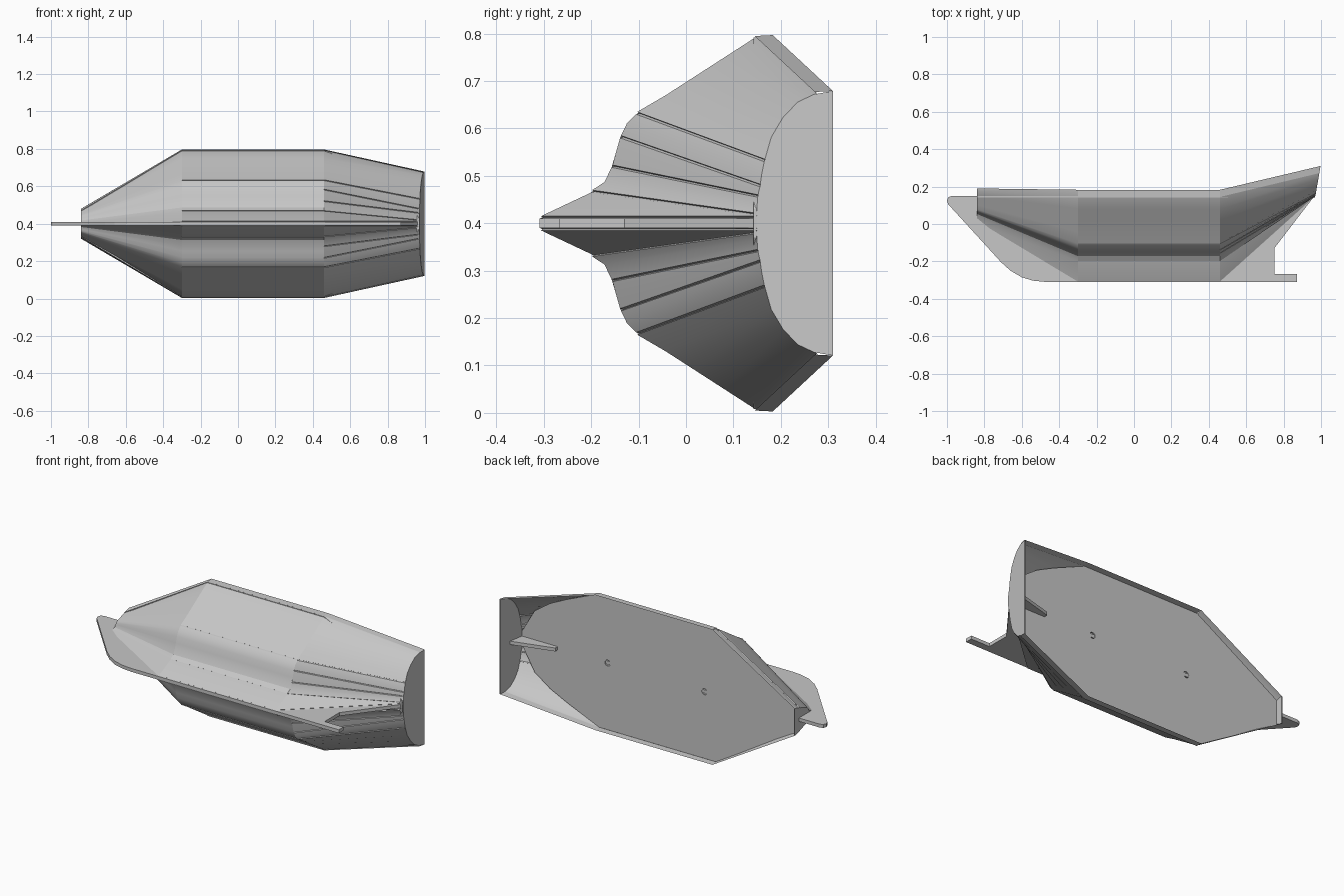
import bpy, bmesh, math
from mathutils import Vector

cube = bpy.data.objects.get("Cube")
if cube:
    bpy.data.objects.remove(cube, do_unlink=True)

MID = 0.40          # height of the mirror plane
BOW, FORE, AFT = -0.84, -0.30, 0.46

grey = bpy.data.materials.new("plain grey")
grey.use_nodes = True
colour = (0.57, 0.57, 0.57, 1)
grey.diffuse_color = colour
grey.node_tree.nodes["Principled BSDF"].inputs["Base Color"].default_value = colour


def finish(name, bm, smooth=False):
    mesh = bpy.data.meshes.new(name)
    bm.to_mesh(mesh)
    bm.free()
    mesh.materials.append(grey)
    ob = bpy.data.objects.new(name, mesh)
    bpy.context.collection.objects.link(ob)
    bpy.ops.object.select_all(action="DESELECT")
    ob.select_set(True)
    bpy.context.view_layer.objects.active = ob
    if smooth:
        bpy.ops.object.shade_smooth_by_angle(angle=math.radians(25))
    return ob


def prism(name, points, shift):
    """Extrude a flat outline along a vector."""
    bm = bmesh.new()
    face = bm.faces.new([bm.verts.new(p) for p in points])
    ext = bmesh.ops.extrude_face_region(bm, geom=[face])
    moved = [g for g in ext["geom"] if isinstance(g, bmesh.types.BMVert)]
    bmesh.ops.translate(bm, verts=moved, vec=shift)
    bmesh.ops.recalc_face_normals(bm, faces=bm.faces)
    return finish(name, bm)


def loft(name, a, b):
    """Skin two half sections and their mirror image below the middle."""
    bm = bmesh.new()
    for side in (1, -1):
        rows = [[bm.verts.new((x, y, MID + side * h)) for x, y, h in row] for row in (a, b)]
        for k in range(len(a) - 1):
            quad = [rows[0][k], rows[1][k], rows[1][k + 1], rows[0][k + 1]]
            bm.faces.new(quad[::side])
    return finish(name, bm, smooth=True)


def grooved(section, seams):
    """Cut a narrow groove into the section at the chosen points."""
    out = []
    for k, (x, y, h) in enumerate(section):
        out.append((x, y, h))
        if k in seams:
            out += [(x, y + 0.007, h + 0.002), (x, y + 0.002, h + 0.005)]
    return out


def mirrored(row):
    return [(x, y, MID + h) for x, y, h in row] + [(x, y, MID - h) for x, y, h in reversed(row)]


# Half sections as (depth, distance from the middle), keel to rim
mid = [(-.308, .01), (-.2, .065), (-.172, .087), (-.157, .118), (-.149, .145),
       (-.139, .18), (-.125, .21), (-.105, .23)]
for i in range(1, 5):
    mid.append((-.105 + .248 * i / 4, .23 + .16 * i / 4))
mid.append((.183, .397))
stern = [(.15, .01), (.15, .016), (.15, .035), (.151, .055), (.153, .065),
         (.156, .077), (.16, .105), (.165, .13), (.18, .182), (.205, .224),
         (.236, .256), (.27, .272), (.31, .279)]

bow_row = [(BOW, .19 + (y - .183) * .384, h * .2) for y, h in mid]
fore_row = [(FORE, y, h) for y, h in mid]
aft_row = [(AFT, y, h) for y, h in mid]
stern_row = [(.97 + .17 * (y - .15), y, h) for y, h in stern]

# Hull panels with seams along the strakes
loft("bow_hull", bow_row, fore_row)
loft("middle_hull", grooved(fore_row, (0, 1, 7, 11)), grooved(aft_row, (0, 1, 7, 11)))
strakes = (0, 1, 3, 5, 7, 11)
loft("stern_hull", grooved(aft_row, strakes), grooved(stern_row, strakes))

# End plates
prism("bow_cap", mirrored(bow_row), Vector((.006, 0, 0)))
prism("transom", mirrored(stern_row), Vector((-.008, 0, 0)))

# Back deck, recessed inside the rim, with two round holes
half = [(BOW, .07), (FORE, .392), (AFT, .392), (.67, .303), (.78, .25), (.88, .18), (.967, .03)]
deck = prism("back_deck", mirrored([(x, .15, h) for x, h in half]), Vector((0, -.008, 0)))
for x in (.405, -.225):
    bpy.ops.mesh.primitive_cylinder_add(vertices=24, radius=.018, depth=.1,
                                        location=(x, .15, MID), rotation=(math.pi / 2, 0, 0))
    cutter = bpy.context.object
    cutter.hide_render = True
    cut = deck.modifiers.new("hole", "BOOLEAN")
    cut.object, cut.operation, cut.solver = cutter, "DIFFERENCE", "EXACT"
    bpy.context.view_layer.objects.active = deck
    bpy.ops.object.modifier_apply(modifier=cut.name)
    bpy.data.objects.remove(cutter, do_unlink=True)

# Keel plate with rounded nose, stern notch and rear web
keel = [(-.84, .15), (-.975, .15), (-.993, .143), (-1, .125), (-.993, .105),
        (-.71, -.205), (-.66, -.25), (-.6, -.285), (-.54, -.303), (-.48, -.309),
        (.872, -.309), (.872, -.267), (.75, -.267), (.75, -.13), (.965, .15),
        (.98, .24), (.73, .172), (.73, .145)]
prism("keel_plate", [(x, y, MID - .01) for x, y in keel], Vector((0, 0, .02)))
